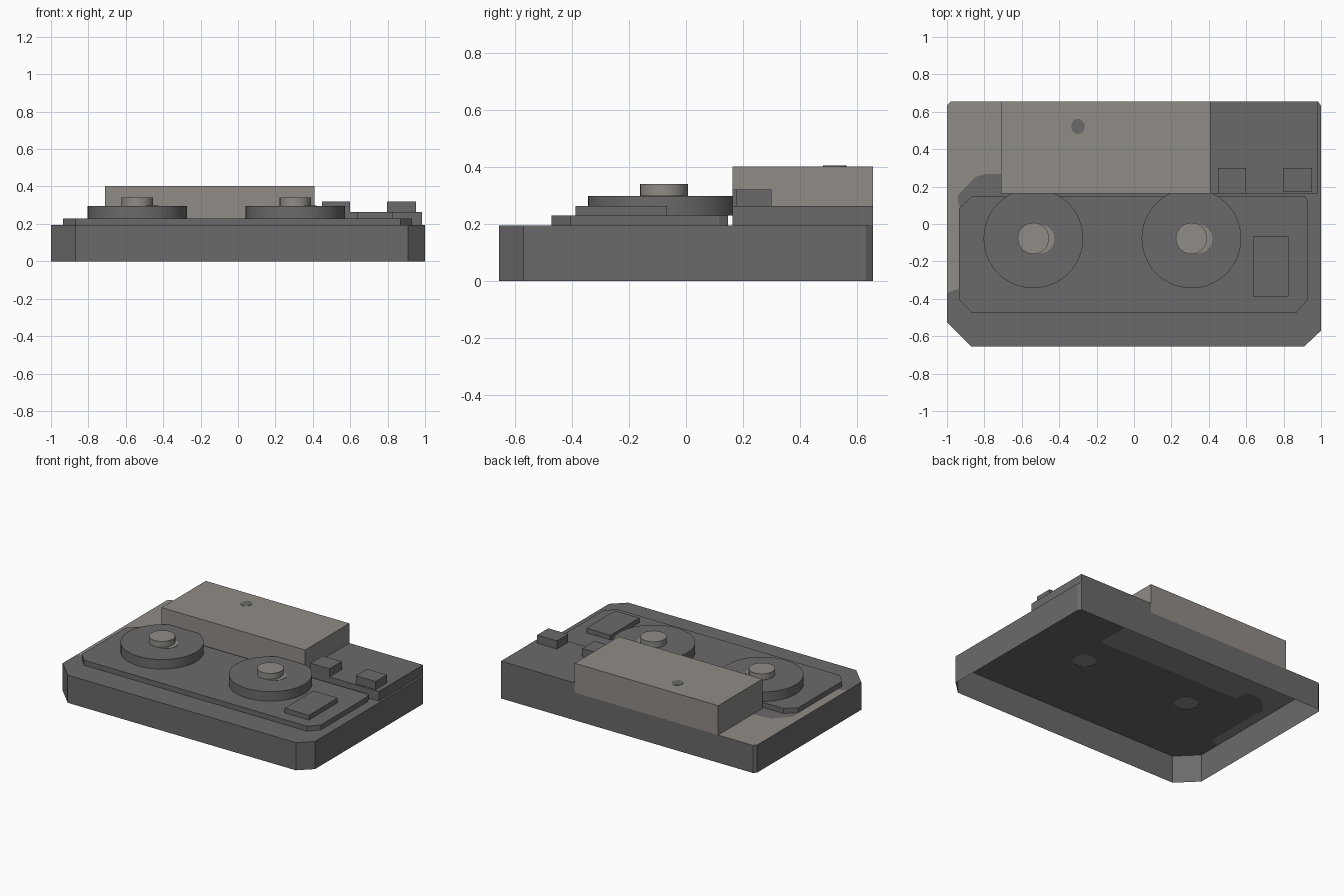
import bpy, bmesh, math

if "Cube" in bpy.data.objects:
    bpy.data.objects.remove(bpy.data.objects["Cube"])


def material(name, rgb):
    m = bpy.data.materials.new(name)
    m.diffuse_color = (*rgb, 1)
    m.use_nodes = True
    m.node_tree.nodes["Principled BSDF"].inputs["Base Color"].default_value = m.diffuse_color
    return m


DARK = material("dark_grey", (0.148, 0.142, 0.144))
LIGHT = material("warm_light_grey", (0.280, 0.262, 0.243))


def finish(name, bm, mats, smooth=False):
    mesh = bpy.data.meshes.new(name)
    bm.to_mesh(mesh)
    bm.free()
    for m in mats:
        mesh.materials.append(m)
    ob = bpy.data.objects.new(name, mesh)
    bpy.context.collection.objects.link(ob)
    if smooth:
        bpy.ops.object.select_all(action='DESELECT')
        ob.select_set(True)
        bpy.context.view_layer.objects.active = ob
        bpy.ops.object.shade_smooth_by_angle(angle=math.radians(30))
    return ob


def walls(bm, outline, z0, z1):
    """Side faces of an upright prism; returns the upper ring."""
    lo = [bm.verts.new((x, y, z0)) for x, y in outline]
    hi = [bm.verts.new((x, y, z1)) for x, y in outline]
    for i in range(len(outline)):
        j = (i + 1) % len(outline)
        bm.faces.new((lo[i], lo[j], hi[j], hi[i]))
    return hi


def prism(name, outline, z0, z1, mat, smooth=False):
    """Prism with an open underside (counter-clockwise outline)."""
    bm = bmesh.new()
    bm.faces.new(walls(bm, outline, z0, z1))
    return finish(name, bm, [mat], smooth)


def rect(x0, x1, y0, y1):
    return [(x0, y0), (x1, y0), (x1, y1), (x0, y1)]


def circle(cx, cy, r, n=48, ry=None):
    ry = ry or r
    return [(cx + r * math.cos(2 * math.pi * i / n),
             cy + ry * math.sin(2 * math.pi * i / n)) for i in range(n)]


# Base shell: open underneath, top split into a dark and a light area
front_right = [(-1, -0.525), (-0.87, -0.655), (0.91, -0.655), (1, -0.57),
               (1, 0.632), (0.985, 0.655)]
back_left = [(0.41, 0.655), (-0.98, 0.655), (-1, 0.635), (-1, -0.37)]
split = [(-0.96, -0.352), (-0.93, -0.348), (-0.93, 0.09), (-0.94, 0.11),
         (-0.94, 0.155), (-0.85, 0.25), (-0.80, 0.266), (-0.71, 0.266),
         (-0.71, 0.163), (0.41, 0.163)]
bm = bmesh.new()
ring = walls(bm, front_right + back_left, 0, 0.195)
seam = [bm.verts.new((x, y, 0.195)) for x, y in split]
n = len(front_right)
bm.faces.new([ring[-1]] + ring[:n + 1] + seam[::-1])
light_top = bm.faces.new(ring[n:] + seam)
light_top.material_index = 1
finish("base_shell", bm, [DARK, LIGHT])

# Deck plate with clipped corners
prism("deck_plate",
      [(-0.935, -0.405), (-0.87, -0.472), (0.87, -0.472), (0.93, -0.405),
       (0.93, 0.115), (0.915, 0.148), (-0.865, 0.148), (-0.935, 0.085)],
      0.195, 0.23, DARK)

# Rear housing with a small dark spot, and the raised step beside it
prism("rear_housing", rect(-0.71, 0.41, 0.163, 0.655), 0.195, 0.402, LIGHT)
prism("housing_spot", circle(-0.30, 0.522, 0.036, 16, 0.041), 0.402, 0.404, DARK)
prism("rear_step", rect(0.41, 0.985, 0.163, 0.655), 0.195, 0.263, DARK)

# Buttons
prism("step_button_inner", rect(0.45, 0.60, 0.163, 0.30), 0.263, 0.32, DARK)
prism("step_button_outer", rect(0.797, 0.952, 0.175, 0.30), 0.263, 0.32, DARK)
prism("deck_panel", rect(0.635, 0.825, -0.388, -0.067), 0.23, 0.263, DARK)

# Two discs with spindles, offset light marks on top and beneath the shell
for side, cx in (("left", -0.538), ("right", 0.307)):
    prism(side + "_disc", circle(cx, -0.077, 0.266, 64), 0.23, 0.297, DARK, True)
    prism(side + "_spindle", circle(cx, -0.077, 0.084, 32), 0.297, 0.34, LIGHT, True)
    mark = circle(cx + 0.035, -0.08, 0.077, 24)
    prism(side + "_disc_mark", mark, 0.297, 0.299, LIGHT)
    prism(side + "_underside_mark", mark, 0.191, 0.193, LIGHT)
